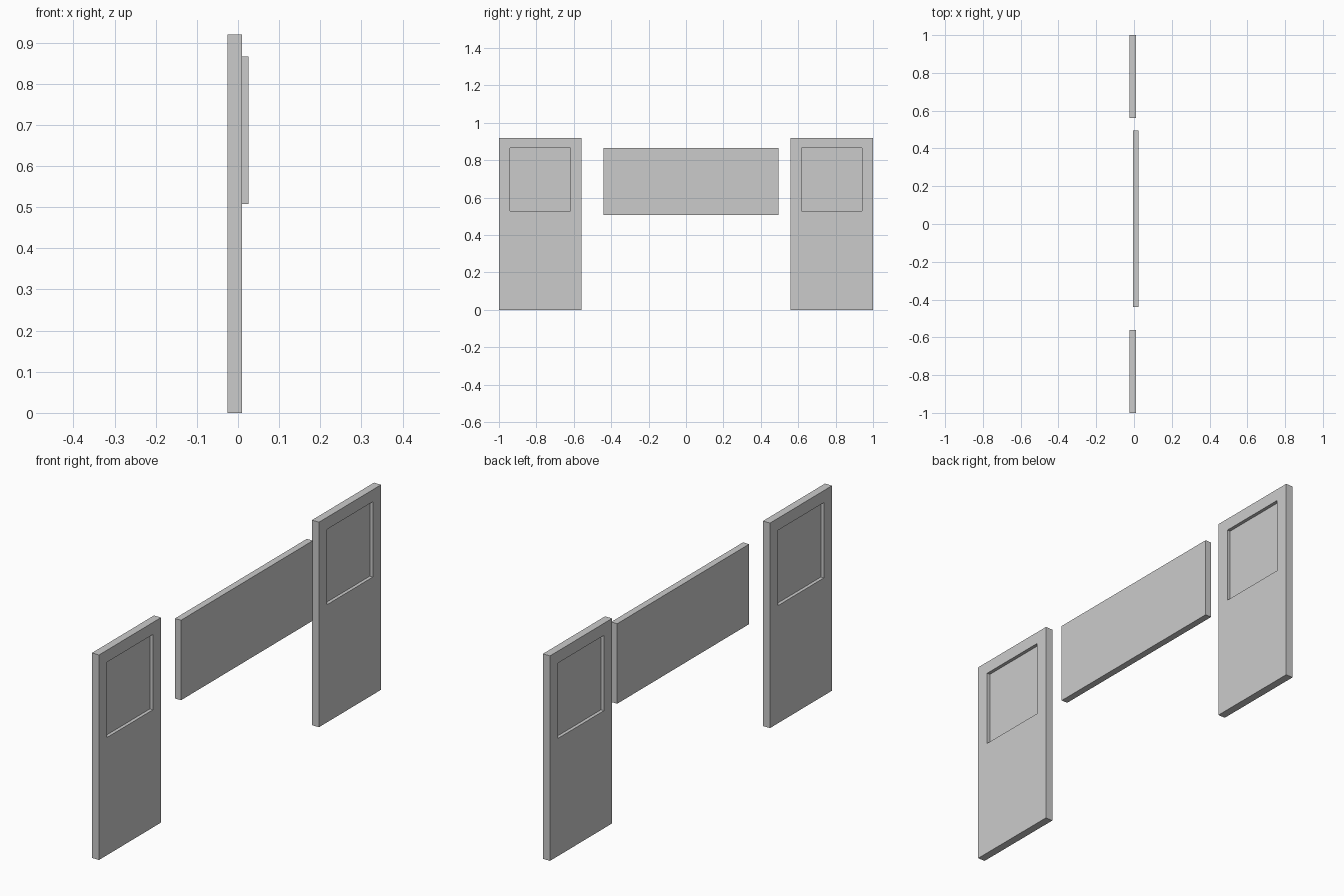
import bpy, bmesh
from mathutils import Vector

if "Cube" in bpy.data.objects:
    bpy.data.objects.remove(bpy.data.objects["Cube"])


def box(name, lo, hi):
    """Axis-aligned box between two corners."""
    bm = bmesh.new()
    bmesh.ops.create_cube(bm, size=1)
    lo, hi = Vector(lo), Vector(hi)
    for v in bm.verts:
        v.co = Vector([(lo[i] + hi[i]) / 2 + v.co[i] * (hi[i] - lo[i]) for i in range(3)])
    mesh = bpy.data.meshes.new(name)
    bm.to_mesh(mesh)
    bm.free()
    obj = bpy.data.objects.new(name, mesh)
    bpy.context.collection.objects.link(obj)
    return obj


def cut(obj, cutter):
    """Subtract a hidden cutter from an object."""
    cutter.hide_render = True
    cutter.hide_set(True)
    mod = obj.modifiers.new("recess", 'BOOLEAN')
    mod.operation = 'DIFFERENCE'
    mod.solver = 'EXACT'
    mod.object = cutter


X0, X1, DEPTH = -0.025, 0.01, 0.015

# Two door leaves, each with a window recessed on both faces
for side, y in (("front", -0.78), ("back", 0.78)):
    door = box(side + "_door", (X0, y - 0.22, 0), (X1, y + 0.22, 0.92))
    for face, a, b in (("inner", X0 - 0.05, X0 + DEPTH), ("outer", X1 - DEPTH, X1 + 0.05)):
        cut(door, box(f"{side}_{face}_window_cutter",
                      (a, y - 0.162, 0.528), (b, y + 0.162, 0.866)))

# Long window panel between the doors
box("middle_panel", (-0.005, -0.44, 0.507), (0.025, 0.495, 0.866))
